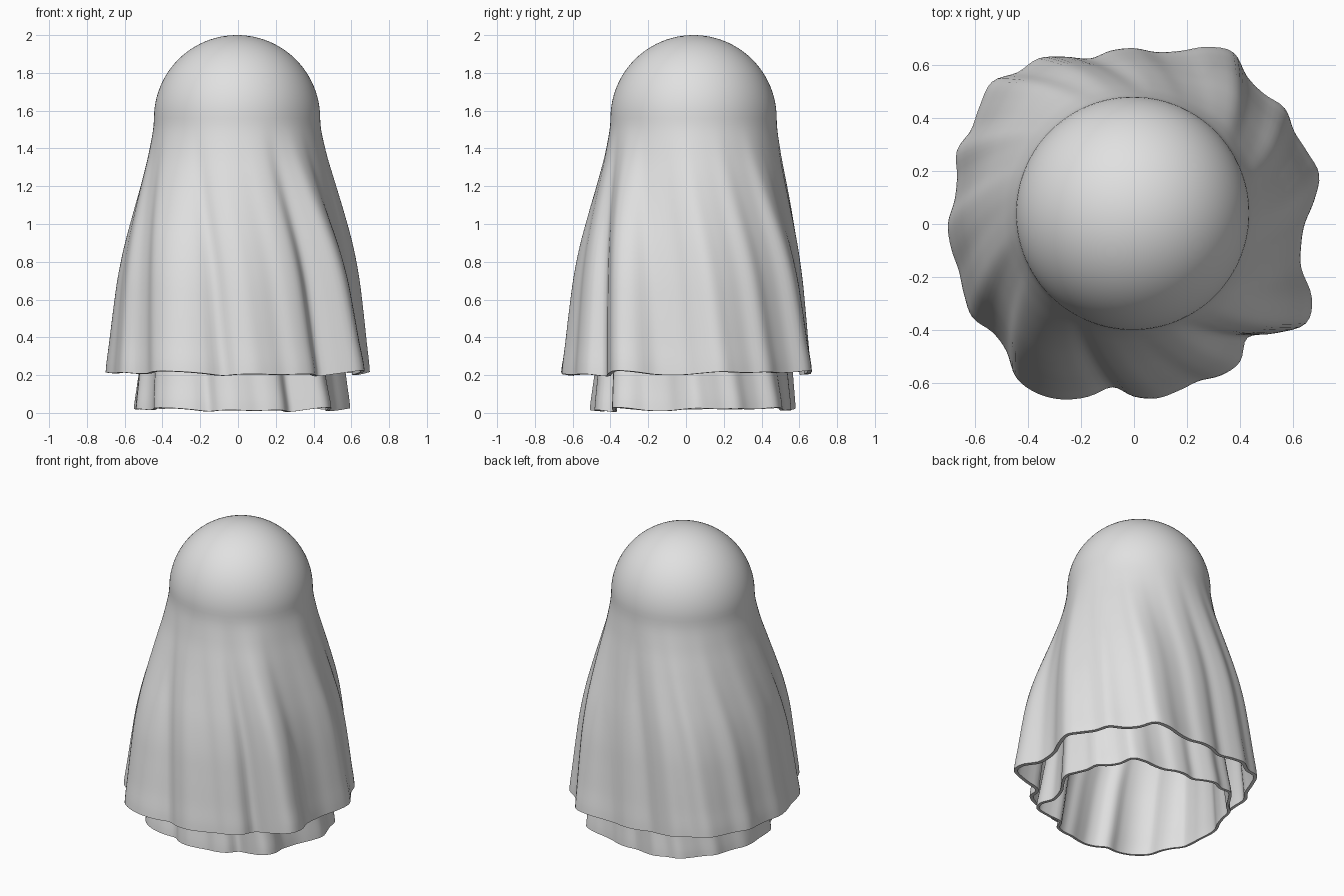
import bpy, bmesh, math
from mathutils import Vector

cube = bpy.data.objects.get("Cube")
if cube:
    bpy.data.objects.remove(cube, do_unlink=True)

# One plain cloth colour
cloth = bpy.data.materials.new("pale_grey_cloth")
cloth.use_nodes = True
colour = (0.75, 0.75, 0.75, 1)
cloth.diffuse_color = colour
cloth.node_tree.nodes["Principled BSDF"].inputs["Base Color"].default_value = colour

# Wavy hem: radius in thousandths at equal angles, counter-clockwise from +x
HEM = [643, 685, 722, 707, 697, 716, 693, 700, 747, 722, 675, 653,
       662, 659, 645, 682, 720, 720, 757, 732, 709, 722, 690, 682,
       701, 695, 683, 693, 703, 671, 679, 729, 735, 715, 674, 620,
       650, 662, 650, 640, 658, 655, 605, 675, 748, 725, 653, 635]

# How far the cloth has flared from head to hem, evenly spaced in height
FLARE = [0, 0.1, 0.27, 0.45, 0.62, 0.75, 0.84, 0.92, 1]

SEGMENTS = 192
HEAD_CENTRE = Vector((-0.005, 0.04))
HEAD_RADIUS = 0.44
HEAD_Z = 1.56
HEM_Z = 0.212
FULL_SWIRL = math.radians(21)


def spline(p0, p1, p2, p3, f):
    """Catmull-Rom blend between p1 and p2."""
    return p1 + 0.5 * f * (p2 - p0 + f * (2 * p0 - 5 * p1 + 4 * p2 - p3
                                          + f * (3 * (p1 - p2) + p3 - p0)))


def hem_radius(angle):
    u = angle / math.tau * len(HEM)
    i = math.floor(u)
    return spline(*(HEM[(i + k) % len(HEM)] for k in (-1, 0, 1, 2)), u - i) / 1000


def flare(s):
    u = s * (len(FLARE) - 1)
    i = min(int(u), len(FLARE) - 2)
    # Mirrored start keeps the cloth vertical where it leaves the dome
    pts = (FLARE[min(abs(i + k), len(FLARE) - 1)] for k in (-1, 0, 1, 2))
    return spline(*pts, u - i)


def make_sheet(name):
    """A domed head that flares into a cloth with swirling folds."""
    bm = bmesh.new()
    rings = []
    angles = [math.tau * k / SEGMENTS for k in range(SEGMENTS)]

    # Dome, from just below the pole down to the equator
    dome_rows, skirt_rows = 24, 40
    for row in range(1, dome_rows):
        tilt = row / dome_rows * math.pi / 2
        r = HEAD_RADIUS * math.sin(tilt)
        z = HEAD_Z + HEAD_RADIUS * math.cos(tilt)
        rings.append([bm.verts.new((HEAD_CENTRE.x + r * math.cos(a - FULL_SWIRL),
                                    HEAD_CENTRE.y + r * math.sin(a - FULL_SWIRL), z))
                      for a in angles])

    # Draped skirt, folds growing and untwisting toward the hem
    for row in range(skirt_rows + 1):
        s = row / skirt_rows
        t = flare(s)
        centre = HEAD_CENTRE * (1 - t)
        swirl = FULL_SWIRL * (1 - t)
        ring = []
        for a in angles:
            hem = hem_radius(a)
            r = HEAD_RADIUS + (hem - HEAD_RADIUS) * t
            bottom = HEM_Z + 0.2 * (hem - 0.69)
            ring.append(bm.verts.new((centre.x + r * math.cos(a - swirl),
                                      centre.y + r * math.sin(a - swirl),
                                      HEAD_Z + (bottom - HEAD_Z) * s)))
        rings.append(ring)

    # Crown cap and the bands between rings
    pole = bm.verts.new((*HEAD_CENTRE, HEAD_Z + HEAD_RADIUS))
    for k in range(SEGMENTS):
        n = (k + 1) % SEGMENTS
        bm.faces.new((pole, rings[0][k], rings[0][n]))
        for upper, lower in zip(rings, rings[1:]):
            bm.faces.new((upper[k], lower[k], lower[n], upper[n]))

    mesh = bpy.data.meshes.new(name)
    bm.to_mesh(mesh)
    bm.free()
    mesh.materials.append(cloth)
    obj = bpy.data.objects.new(name, mesh)
    bpy.context.collection.objects.link(obj)

    # Cloth thickness, added inward
    solid = obj.modifiers.new("thickness", 'SOLIDIFY')
    solid.thickness = 0.022
    solid.offset = -1

    bpy.ops.object.select_all(action='DESELECT')
    obj.select_set(True)
    bpy.context.view_layer.objects.active = obj
    bpy.ops.object.modifier_apply(modifier=solid.name)
    bpy.ops.object.shade_smooth_by_angle(angle=math.radians(40))
    return obj


outer_sheet = make_sheet("outer_sheet")

# Smaller, slightly turned under-layer that hangs below the outer hem
inner_sheet = outer_sheet.copy()
inner_sheet.name = "inner_sheet"
bpy.context.collection.objects.link(inner_sheet)
inner_sheet.scale = (0.81, 0.81, 0.81)
inner_sheet.rotation_euler.z = math.radians(-12)
inner_sheet.location = (0.01, 0.025, -0.152)
